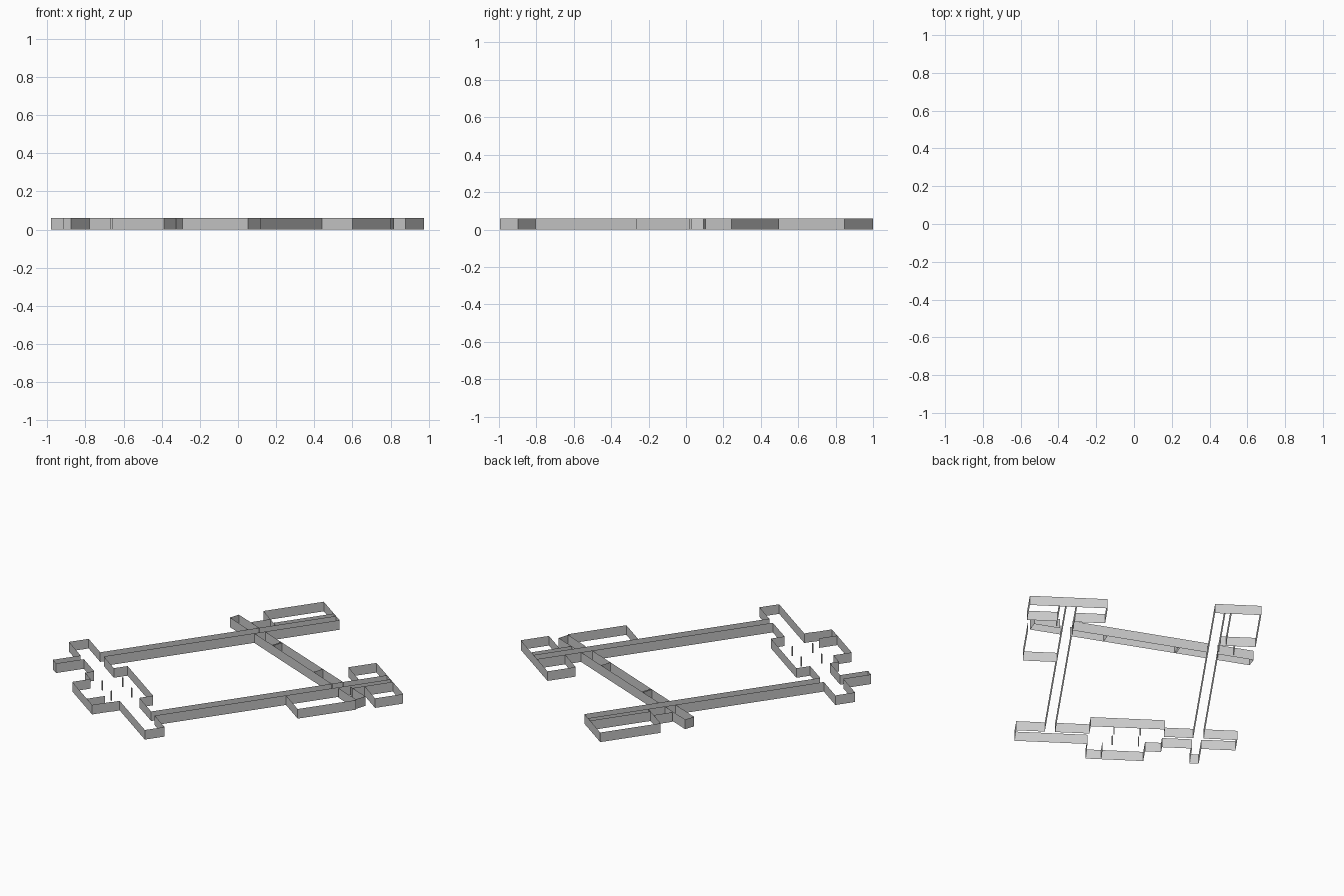
import bpy
import bmesh
from math import radians
from mathutils import Matrix, Vector

default_cube = bpy.data.objects.get("Cube")
if default_cube:
    bpy.data.objects.remove(default_cube, do_unlink=True)

WALL_HEIGHT = 0.06
PLAN_TURN = Matrix.Rotation(radians(-35), 4, 'Z')

grey = bpy.data.materials.new("plaster grey")
grey.use_nodes = True
grey.diffuse_color = (0.6, 0.6, 0.6, 1)
grey.node_tree.nodes["Principled BSDF"].inputs["Base Color"].default_value = (0.6, 0.6, 0.6, 1)


def make_walls(name, *runs, turn=PLAN_TURN):
    """Raise thin upright walls along each run of plan points."""
    bm = bmesh.new()
    for run in runs:
        verts = [bm.verts.new((p[0], p[1], 0)) for p in run]
        for a, b in zip(verts, verts[1:]):
            bm.edges.new((a, b))
    raised = bmesh.ops.extrude_edge_only(bm, edges=bm.edges[:])
    tops = [g for g in raised["geom"] if isinstance(g, bmesh.types.BMVert)]
    bmesh.ops.translate(bm, verts=tops, vec=(0, 0, WALL_HEIGHT))
    bmesh.ops.recalc_face_normals(bm, faces=bm.faces[:])
    bm.transform(turn)
    mesh = bpy.data.meshes.new(name)
    bm.to_mesh(mesh)
    bm.free()
    mesh.materials.append(grey)
    obj = bpy.data.objects.new(name, mesh)
    bpy.context.collection.objects.link(obj)
    return obj


def along(v, *us):
    """Plan points on a line across the building."""
    return [(u, v) for u in us]


def up(u, *vs):
    """Plan points on a line along the building."""
    return [(u, v) for v in vs]


# Shared plan lines: corridor sides, hall sides, wing ends
left_a, left_b = -0.455, -0.396
right_a, right_b = 0.391, 0.45
hall_l, hall_r, hall_front, hall_back = -0.228, 0.196, -0.841, -0.584
arm_front, arm_back = -0.786, -0.667
arm_l, arm_r = -0.647, 0.613
wing_end = 0.758

# Entrance hall, open to the side arms and the front room
room_l, room_r, room_front = -0.136, 0.193, -0.952
make_walls("entrance_hall",
           [(hall_l, arm_back), (hall_l, hall_back), (hall_r, hall_back), (hall_r, arm_back)],
           [(hall_l, arm_front), (hall_l, hall_front), (room_l, hall_front)],
           [(hall_r, arm_front), (hall_r, hall_front), (room_r, hall_front)])
make_walls("front_room",
           [(room_l, hall_front), (room_l, room_front),
            (room_r, room_front), (room_r, hall_front)],
           up(0.105, room_front, hall_front))

# Slim square columns in the hall
half = 0.003
for u in (-0.094, 0.055):
    for v in (-0.663, -0.785):
        make_walls("hall_column", [(u - half, v - half), (u + half, v - half),
                                   (u + half, v + half), (u - half, v + half),
                                   (u - half, v - half)])

# Side arms and the small front annex
annex_l, annex_r, annex_front = -0.452, -0.4, -0.954
make_walls("right_arm",
           [(annex_l, arm_front), (arm_l, arm_front), (arm_l, arm_back), (left_a, arm_back)],
           along(arm_back, left_b, hall_l), along(arm_front, annex_r, hall_l))
make_walls("front_annex",
           [(annex_l, arm_front), (annex_l, annex_front),
            (annex_r, annex_front), (annex_r, arm_front)])
make_walls("left_arm",
           [(hall_r, arm_front), (arm_r, arm_front), (arm_r, arm_back), (right_b, arm_back)],
           along(arm_back, hall_r, right_a))

# Long corridors
for name, a, b in (("right_corridor", left_a, left_b), ("left_corridor", right_a, right_b)):
    make_walls(name, up(a, arm_back, wing_end), up(b, arm_back, wing_end))

# Back room of the right wing with a small lobby
make_walls("right_back_room",
           [(left_b, wing_end), (-0.659, wing_end), (-0.659, 0.393), (left_a, 0.393)],
           up(-0.49, 0.393, wing_end))
make_walls("right_lobby", up(-0.543, 0.393, 0.28))

# Rooms at the end of the left wing
make_walls("left_back_rooms",
           [(right_a, 0.588), (0.216, 0.588), (0.216, wing_end),
            (0.66, wing_end), (0.66, 0.588), (0.487, 0.588)],
           up(0.487, 0.511, wing_end))
make_walls("left_side_room",
           [(right_b, 0.126), (0.645, 0.126), (0.645, 0.478)])

# Slanted cross passage, broken where it meets the corridors
back_l, back_r = Vector((-0.4, 0.58)), Vector((0.817, 0.093))
front_l, front_r = Vector((-0.42, 0.52)), Vector((0.796, 0.029))


def back(t):
    return back_l.lerp(back_r, t)


def front(t):
    return front_l.lerp(front_r, t)


make_walls("cross_passage",
           [back(0.165), back_l, front_l, front(0.148)],
           [back(0.21), back(0.826)],
           [front(0.196), front(0.817)],
           [back(0.883), back_r, front_r, front(0.861)],
           *[[back(t), front(t)] for t in (0.335, 0.342, 0.665)],
           turn=Matrix.Identity(4))
